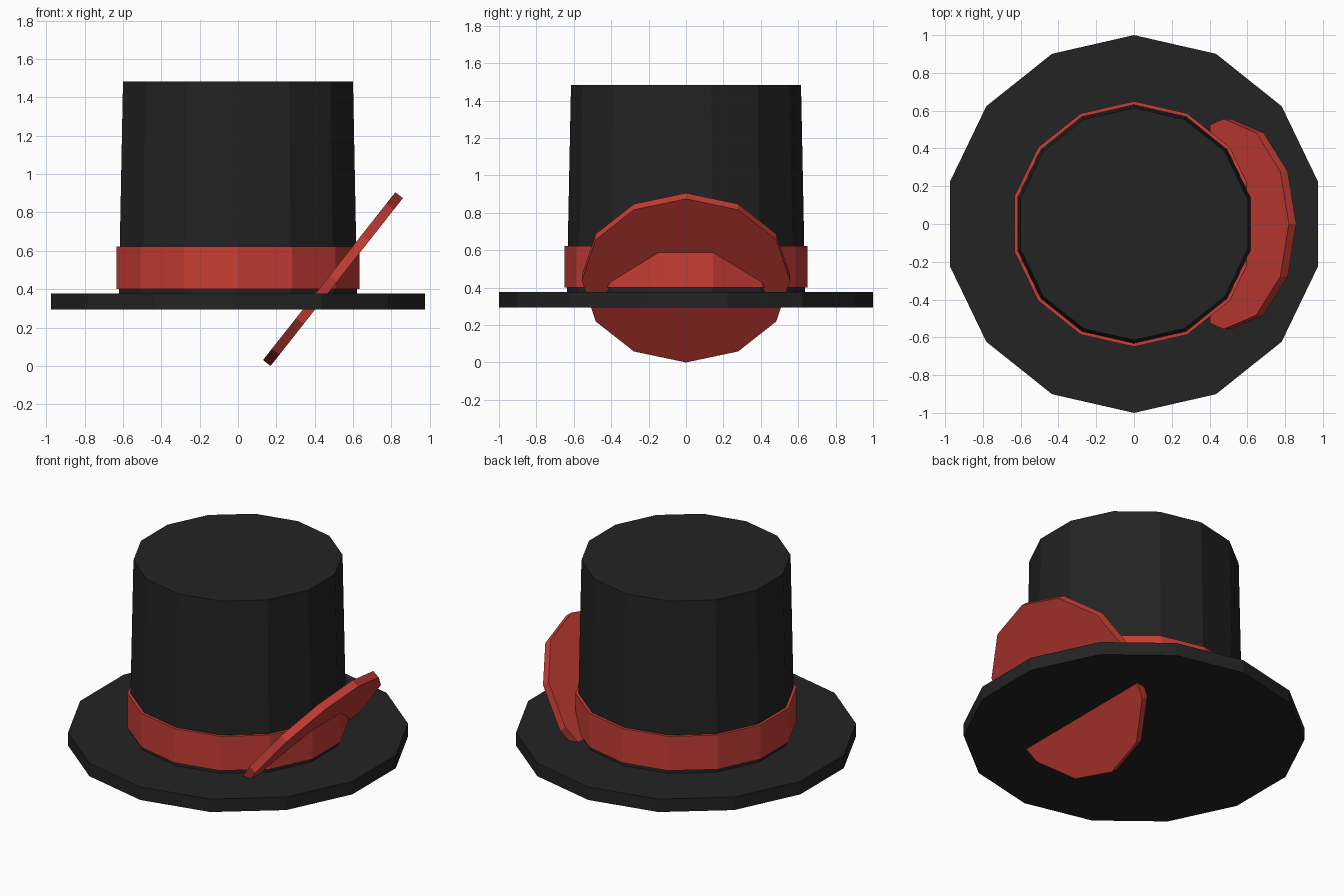
import bpy, math
from mathutils import Matrix, Vector

if "Cube" in bpy.data.objects:
    bpy.data.objects.remove(bpy.data.objects["Cube"])


def material(name, color):
    m = bpy.data.materials.new(name)
    m.diffuse_color = (*color, 1)
    m.use_nodes = True
    m.node_tree.nodes["Principled BSDF"].inputs["Base Color"].default_value = m.diffuse_color
    return m


black = material("black felt", (0.0168, 0.0168, 0.0168))
red = material("red ribbon", (0.57, 0.047, 0.036))


def frustum(name, sides, r_bottom, r_top, z0, z1, mat):
    """Flat-shaded capped prism whose first corner points to +y."""
    bpy.ops.mesh.primitive_cone_add(vertices=sides, radius1=r_bottom, radius2=r_top,
                                    depth=z1 - z0, location=(0, 0, (z0 + z1) / 2))
    ob = bpy.context.object
    ob.name = name
    ob.data.materials.append(mat)
    return ob


# Hat: brim, slightly tapered crown and ribbon band
frustum("brim", 14, 1.0, 1.0, 0.293, 0.377, black)
frustum("crown", 14, 0.638, 0.615, 0.335, 1.482, black)
frustum("ribbon_band", 14, 0.65, 0.65, 0.4, 0.622, red)

# Tilted round disc that cuts through band and brim on the right side
disc = frustum("ribbon_disc", 12, 0.557, 0.557, -0.025, 0.025, red)
slope = Vector((0.619, 0, 0.785)).normalized()   # local y runs up the slope
side = Vector((0, 1, 0))                         # local x
normal = side.cross(slope)                       # local z
disc.matrix_world = Matrix.Translation((0.495, 0, 0.4528)) @ \
    Matrix((side, slope, normal)).transposed().to_4x4()
